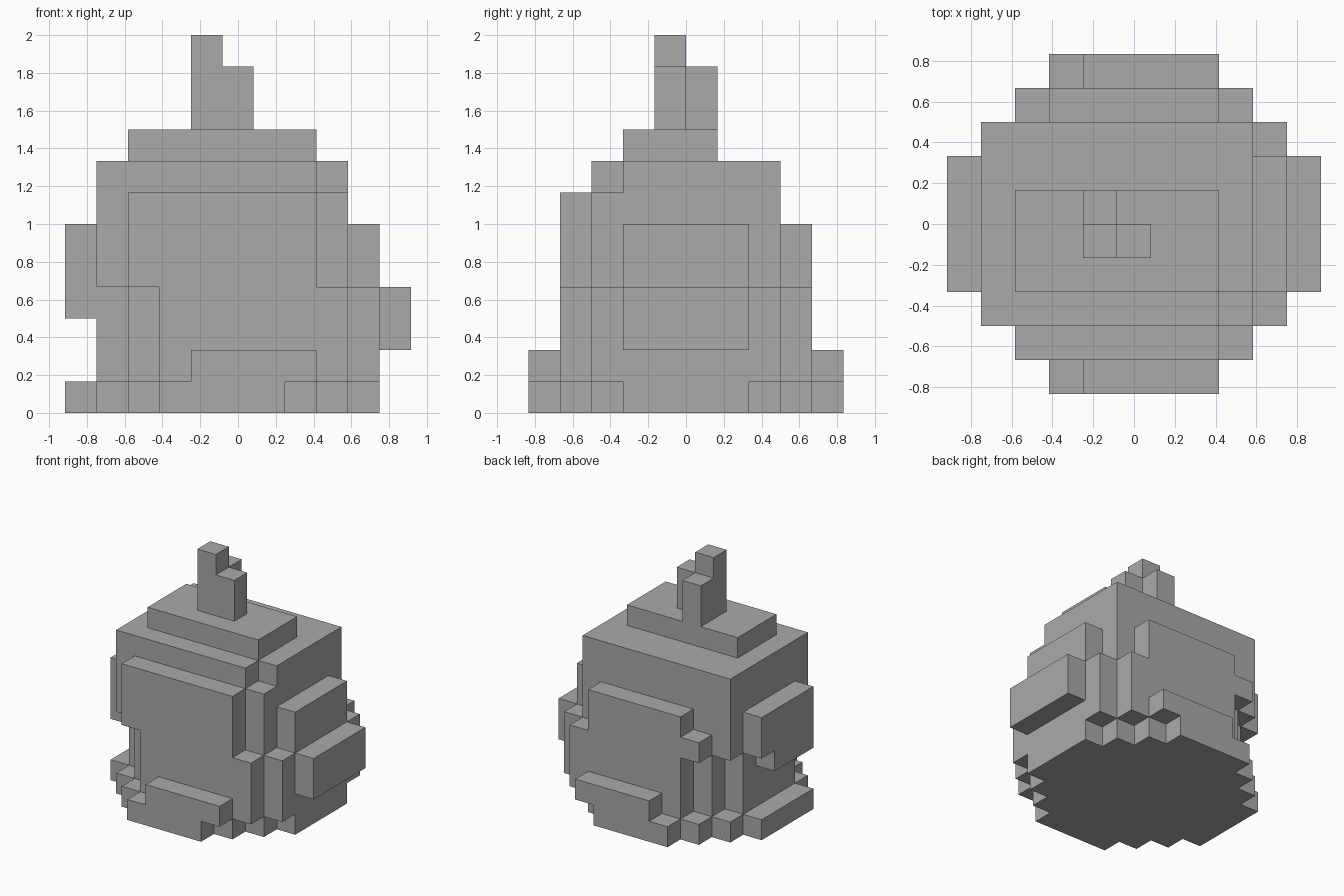
import bpy, bmesh
from itertools import product
from mathutils import Vector

if "Cube" in bpy.data.objects:
    bpy.data.objects.remove(bpy.data.objects["Cube"], do_unlink=True)

UNIT = 1 / 6                      # edge length of one block
ORIGIN = Vector((5.5, 5, 0))      # grid point that sits at the world origin

grey = bpy.data.materials.new("plain_grey")
grey.use_nodes = True
grey.diffuse_color = (0.4, 0.4, 0.4, 1)
grey.node_tree.nodes["Principled BSDF"].inputs["Base Color"].default_value = grey.diffuse_color


def box(x0, x1, y0, y1, z0, z1):
    """Set of unit blocks filling a box on the grid."""
    return set(product(range(x0, x1), range(y0, y1), range(z0, z1)))


def steps(shift, first, last, z0, z1):
    """Stepped round slab made from crossing boxes."""
    cells = set()
    for i in range(first, last):
        cells |= box(i + shift, 10 - i + shift, 3 - i, 7 + i, z0, z1)
    return cells


parts = {
    # wide round foot at ground level
    "base_layer": steps(0, 0, 4, 0, 1),
    # lower body leans one block to +x, with a foot ledge and a side bump
    "lower_body": box(1, 10, 3, 7, 1, 4) | steps(1, 1, 3, 1, 4) | steps(1, 3, 4, 1, 2),
    "left_lower_bump": box(10, 11, 3, 7, 2, 4),
    # upper body with one chipped front corner
    "upper_body": box(1, 9, 2, 8, 4, 8) - box(8, 9, 2, 3, 7, 8),
    "front_panel": box(2, 8, 1, 2, 4, 7),
    "back_panel": box(2, 8, 8, 9, 4, 6) - box(2, 3, 8, 9, 5, 6),
    "left_upper_bump": box(9, 10, 3, 7, 4, 6),
    "right_bump": box(0, 1, 3, 7, 3, 6) - box(0, 1, 6, 7, 3, 4),
    # top plate and stem
    "top_plate": box(2, 8, 3, 6, 8, 9),
    "stem": box(4, 5, 4, 5, 9, 12) | box(5, 6, 4, 5, 9, 11) | box(4, 5, 5, 6, 9, 11),
}
solid = set().union(*parts.values())


def build(name, cells):
    """Mesh of the outer block faces, with flat areas merged."""
    bm = bmesh.new()
    verts = {}

    def vert(p):
        key = tuple(p)
        if key not in verts:
            verts[key] = bm.verts.new((Vector(key) - ORIGIN) * UNIT)
        return verts[key]

    for cell in sorted(cells):
        for axis, side in product(range(3), (0, 1)):
            neighbour = list(cell)
            neighbour[axis] += 2 * side - 1
            if tuple(neighbour) in solid:
                continue
            u, v = (axis + 1) % 3, (axis + 2) % 3
            corners = []
            for a, b in ((0, 0), (1, 0), (1, 1), (0, 1)):
                p = list(cell)
                p[axis] += side
                p[u] += a
                p[v] += b
                corners.append(vert(p))
            bm.faces.new(corners if side else corners[::-1])

    bmesh.ops.dissolve_limit(bm, angle_limit=0.01, verts=bm.verts[:], edges=bm.edges[:])
    mesh = bpy.data.meshes.new(name)
    bm.to_mesh(mesh)
    bm.free()
    mesh.materials.append(grey)
    bpy.context.collection.objects.link(bpy.data.objects.new(name, mesh))


for part_name, part_cells in parts.items():
    build(part_name, part_cells)
